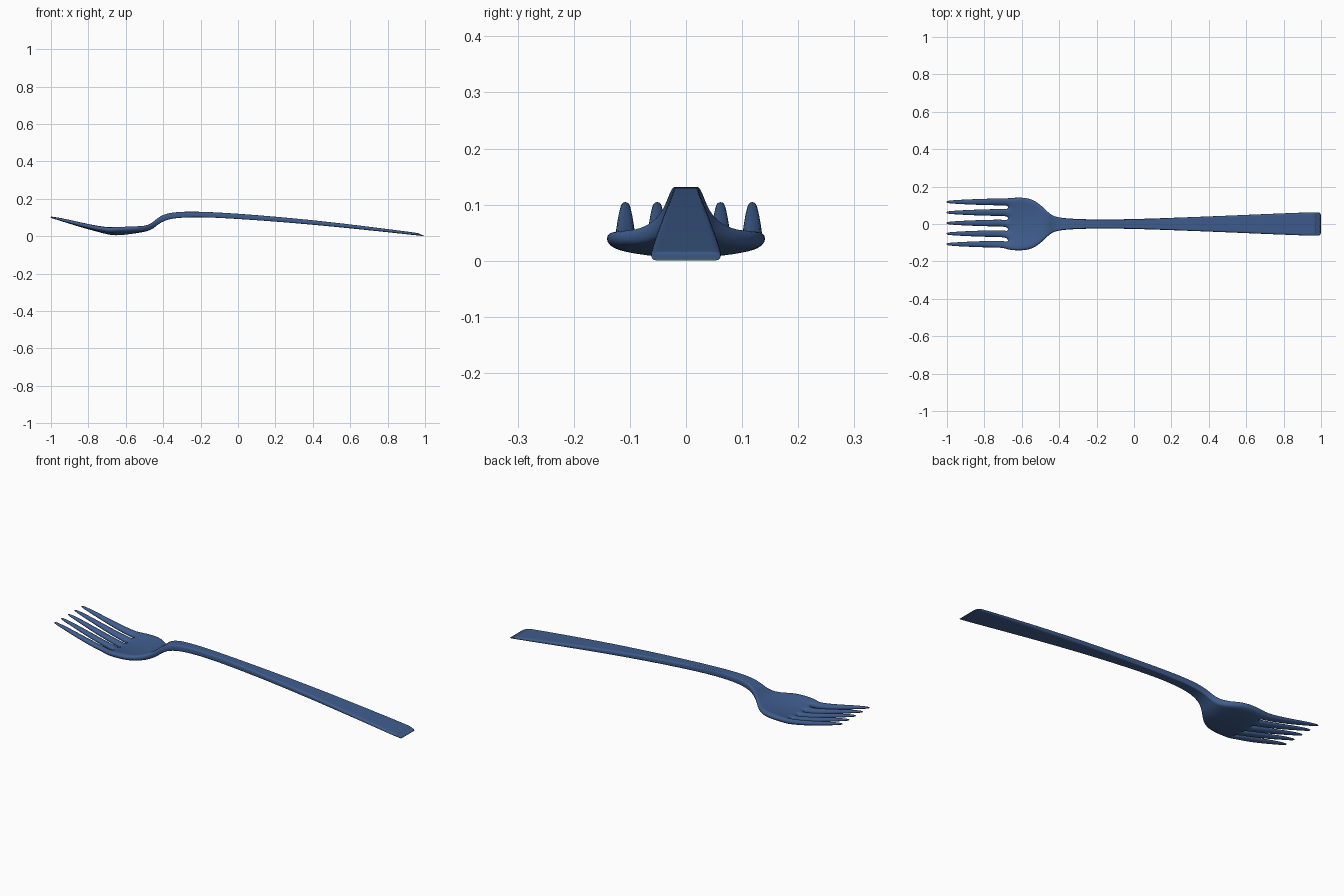
import bpy, bmesh

if "Cube" in bpy.data.objects:
    bpy.data.objects.remove(bpy.data.objects["Cube"])

N_TINES, PITCH, SHIFT = 5, 0.0565, 0.005
centres = [SHIFT + PITCH * (k - 2) for k in range(N_TINES)]

# Tine stations: x, tine width, centre height, thickness, dish (rim lift)
tines = [
    (-1.004, 0.010, 0.1025, 0.006, 0.000),
    (-0.985, 0.017, 0.0985, 0.012, 0.000),
    (-0.93, 0.025, 0.085, 0.019, 0.001),
    (-0.85, 0.033, 0.062, 0.024, 0.004),
    (-0.76, 0.039, 0.038, 0.027, 0.009),
    (-0.695, 0.040, 0.023, 0.030, 0.015),
]
# Body stations: x, half width, centre height, thickness, dish
body = [
    (-0.675, 0.139, 0.020, 0.031, 0.018),
    (-0.635, 0.143, 0.020, 0.031, 0.019),
    (-0.58, 0.143, 0.026, 0.031, 0.014),
    (-0.53, 0.128, 0.033, 0.030, 0.010),
    (-0.485, 0.090, 0.041, 0.030, 0.004),
    (-0.45, 0.054, 0.060, 0.036, 0.000),
    (-0.42, 0.038, 0.089, 0.036, 0.000),
    (-0.37, 0.031, 0.109, 0.033, 0.000),
    (-0.29, 0.026, 0.117, 0.031, 0.000),
    (-0.17, 0.024, 0.1165, 0.029, 0.000),
    (0.0, 0.026, 0.107, 0.028, 0.000),
    (0.25, 0.035, 0.088, 0.026, 0.000),
    (0.5, 0.045, 0.064, 0.023, 0.000),
    (0.75, 0.056, 0.036, 0.018, 0.000),
    (0.93, 0.063, 0.0145, 0.014, 0.000),
    (0.968, 0.063, 0.0100, 0.013, 0.000),
    (0.985, 0.062, 0.0065, 0.013, 0.000),
]


def tine_edges(width):
    return [c + s * width / 2 for c in centres for s in (-1, 1)]


base = tine_edges(0.040)
frac = [(y - SHIFT) / (base[-1] - SHIFT) for y in base]
n_t, cols = len(tines), len(base)

bm = bmesh.new()
top, bottom = [], []


def add_row(x, ys, z, t, dish, slant=0.0):
    zs = [z + dish * (y / 0.14) ** 2 for y in ys]
    top.append([bm.verts.new((x - slant, y, h + t / 2)) for y, h in zip(ys, zs)])
    bottom.append([bm.verts.new((x + slant, y, h - t / 2)) for y, h in zip(ys, zs)])


for x, w, z, t, d in tines:
    add_row(x, tine_edges(w), z, t, d)
for i, (x, hw, z, t, d) in enumerate(body):
    s = 0.015 if i == len(body) - 1 else 0.0   # slanted handle end
    add_row(x, [f * hw for f in frac], z, t, d, s)

# Slots are the cells left out between the tines
rows = len(top)
cells = {(i, j) for i in range(rows - 1) for j in range(cols - 1)
         if i >= n_t or j % 2 == 0}
for i, j in cells:
    for g in (top, bottom):
        bm.faces.new((g[i][j], g[i + 1][j], g[i + 1][j + 1], g[i][j + 1]))
    borders = (((i - 1, j), (i, j), (i, j + 1)),
               ((i + 1, j), (i + 1, j), (i + 1, j + 1)),
               ((i, j - 1), (i, j), (i + 1, j)),
               ((i, j + 1), (i, j + 1), (i + 1, j + 1)))
    for other, a, b in borders:
        if other not in cells:
            bm.faces.new((top[a[0]][a[1]], top[b[0]][b[1]],
                          bottom[b[0]][b[1]], bottom[a[0]][a[1]]))

bmesh.ops.delete(bm, geom=[v for v in bm.verts if not v.link_faces], context='VERTS')
bmesh.ops.recalc_face_normals(bm, faces=bm.faces)

# Crisp rim on the flat end of the handle
crease = bm.edges.layers.float.new("crease_edge")
for e in bm.edges:
    if all(v.co.x > 0.968 + 1e-4 for v in e.verts) and len(e.link_faces) == 2:
        if e.calc_face_angle(0) > 0.4:
            e[crease] = 0.7

mesh = bpy.data.meshes.new("fork")
bm.to_mesh(mesh)
bm.free()
fork = bpy.data.objects.new("fork", mesh)
bpy.context.collection.objects.link(fork)
for p in mesh.polygons:
    p.use_smooth = True
sub = fork.modifiers.new("smooth", 'SUBSURF')
sub.levels = sub.render_levels = 2

# Blue metal
mat = bpy.data.materials.new("blue")
mat.diffuse_color = (0.05, 0.11, 0.27, 1)
mat.use_nodes = True
mat.node_tree.nodes["Principled BSDF"].inputs["Base Color"].default_value = mat.diffuse_color
mesh.materials.append(mat)
